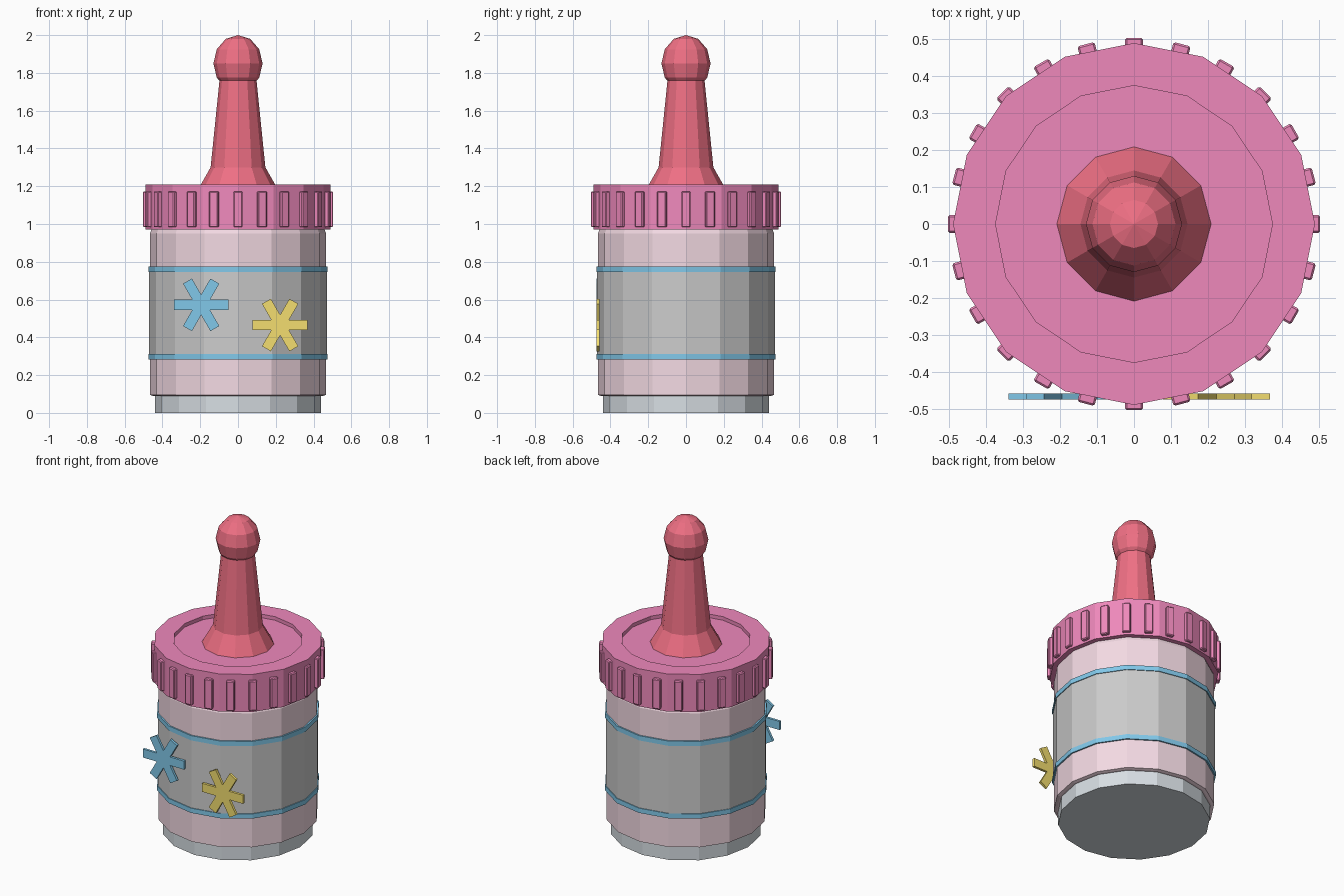
import bpy, bmesh
from math import sin, cos, pi, radians
from mathutils import Matrix

if "Cube" in bpy.data.objects:
    bpy.data.objects.remove(bpy.data.objects["Cube"])


def material(name, r, g, b):
    m = bpy.data.materials.new(name)
    m.diffuse_color = (r, g, b, 1)
    m.use_nodes = True
    m.node_tree.nodes["Principled BSDF"].inputs["Base Color"].default_value = m.diffuse_color
    return m


hot_pink = material("hot_pink", 0.86, 0.25, 0.50)
pale_pink = material("pale_pink", 0.90, 0.70, 0.77)
red = material("red", 0.86, 0.16, 0.23)
blue = material("blue", 0.22, 0.58, 0.82)
yellow = material("yellow", 0.90, 0.73, 0.16)
steel = material("steel", 0.68, 0.73, 0.77)


def finish(name, bm, mat=None):
    bmesh.ops.recalc_face_normals(bm, faces=bm.faces)
    me = bpy.data.meshes.new(name)
    bm.to_mesh(me)
    bm.free()
    ob = bpy.data.objects.new(name, me)
    bpy.context.collection.objects.link(ob)
    if mat:
        me.materials.append(mat)
    return ob


def lathe(name, profile, sides, mat=None, closed=False):
    """Turn (radius, z) points about z; open profiles are capped flat."""
    bm = bmesh.new()
    rings = [[bm.verts.new((r * cos(2 * pi * i / sides), r * sin(2 * pi * i / sides), z))
              for i in range(sides)] for r, z in profile]
    pairs = list(zip(rings, rings[1:]))
    if closed:
        pairs.append((rings[-1], rings[0]))
    for a, b in pairs:
        for i in range(sides):
            j = (i + 1) % sides
            bm.faces.new((a[i], a[j], b[j], b[i]))
    if not closed:
        bm.faces.new(rings[0])
        bm.faces.new(rings[-1])
    return finish(name, bm, mat)


def asterisk(name, x, z, mat, reach=0.145, width=0.054):
    """Six-armed flat star cut from a single outline."""
    bm = bmesh.new()
    pts = []
    for k in range(6):
        a = k * pi / 3
        for s in (-1, 1):
            pts.append((reach * cos(a) - s * width / 2 * sin(a),
                        reach * sin(a) + s * width / 2 * cos(a)))
        pts.append((width * cos(a + pi / 6), width * sin(a + pi / 6)))
    face = bm.faces.new([bm.verts.new((x + u, -0.475, z + v)) for u, v in pts])
    ext = bmesh.ops.extrude_face_region(bm, geom=[face], use_keep_orig=True)
    verts = [g for g in ext["geom"] if isinstance(g, bmesh.types.BMVert)]
    bmesh.ops.translate(bm, verts=verts, vec=(0, 0.016, 0))
    return finish(name, bm, mat)


# Bottle: foot, body, label and bands
lathe("foot", [(0.44, 0), (0.44, 0.095)], 16, steel)
lathe("bottle_body", [(0.45, 0.09), (0.466, 0.095), (0.466, 0.95), (0.455, 0.98)], 16, pale_pink)
lathe("label", [(0.47, 0.29), (0.47, 0.765)], 16)
for name, z in (("lower_band", 0.282), ("upper_band", 0.745)):
    lathe(name, [(0.475, z), (0.475, z + 0.03)], 16, blue)

# Screw collar with a shallow recess
lathe("collar", [(0.49, 0.97), (0.49, 1.21), (0.375, 1.21), (0.375, 1.187)], 16, hot_pink)

# Grip ribs round the collar
bm = bmesh.new()
for k in range(24):
    place = (Matrix.Rotation(radians(15 * k), 4, 'Z')
             @ Matrix.Translation((0.488, 0, 1.078))
             @ Matrix.Diagonal((0.032, 0.048, 0.19, 1)))
    bmesh.ops.create_cube(bm, size=1, matrix=place)
bmesh.ops.bevel(bm, geom=bm.edges[:], offset=0.005, segments=1, affect='EDGES')
finish("collar_ribs", bm, hot_pink)

# Teat: flared stem and rounded tip
lathe("teat_stem", [(0.21, 1.185), (0.145, 1.30), (0.096, 1.78)], 12, red)
bm = bmesh.new()
bmesh.ops.create_uvsphere(bm, u_segments=12, v_segments=6, radius=0.13,
                          matrix=Matrix.Translation((0, 0, 1.85))
                          @ Matrix.Diagonal((1, 1, 0.15 / 0.13, 1)))
finish("teat_tip", bm, red)

# Star decorations on the front
asterisk("blue_star", -0.195, 0.572, blue)
asterisk("yellow_star", 0.223, 0.465, yellow)
